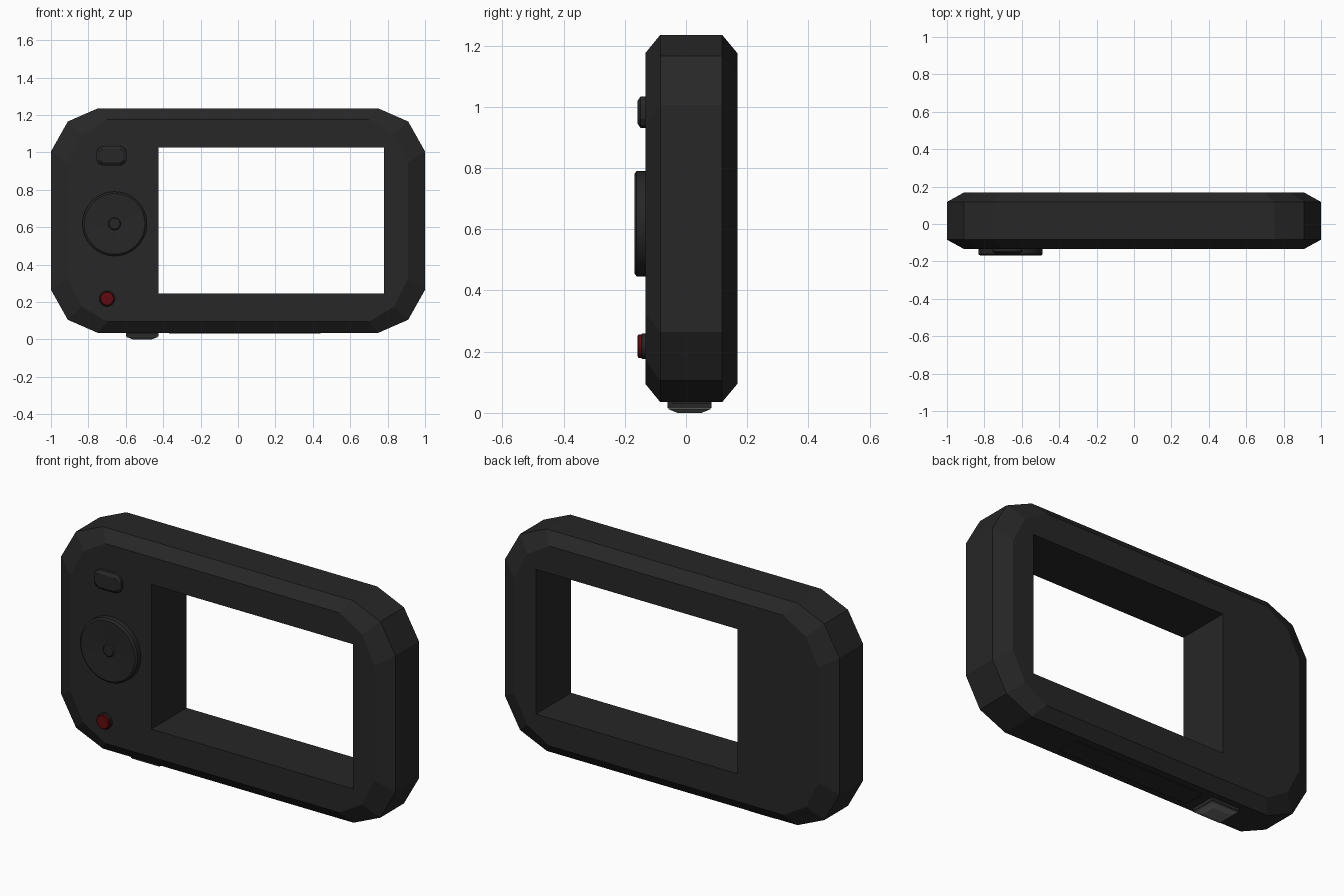
import bpy, bmesh
from math import cos, sin, pi

if "Cube" in bpy.data.objects:
    bpy.data.objects.remove(bpy.data.objects["Cube"])

def material(name, rgb):
    m = bpy.data.materials.new(name)
    m.diffuse_color = (*rgb, 1)
    m.use_nodes = True
    m.node_tree.nodes["Principled BSDF"].inputs["Base Color"].default_value = m.diffuse_color
    return m

BLACK = material("black_plastic", (0.02, 0.02, 0.02))
RED = material("red_plastic", (0.12, 0.003, 0.005))
GREY = material("grey_metal", (0.16, 0.16, 0.16))
MID_Z = 0.635
FRONT = -0.133

def finish(name, bm, mat, smooth=False):
    bmesh.ops.remove_doubles(bm, verts=bm.verts, dist=1e-5)
    bmesh.ops.recalc_face_normals(bm, faces=bm.faces)
    me = bpy.data.meshes.new(name)
    bm.to_mesh(me)
    bm.free()
    me.materials.append(mat)
    ob = bpy.data.objects.new(name, me)
    bpy.context.collection.objects.link(ob)
    if smooth:
        bpy.ops.object.select_all(action='DESELECT')
        ob.select_set(True)
        bpy.context.view_layer.objects.active = ob
        bpy.ops.object.shade_smooth_by_angle(angle=0.5)
    return ob

def bridge(bm, a, b):
    n = len(a)
    for i in range(n):
        j = (i + 1) % n
        bm.faces.new((a[i], a[j], b[j], b[i]))

def corner_ring(corner):
    """Mirror one corner's points into all four corners, counter-clockwise."""
    pts = []
    for sx, sz in ((1, 1), (-1, 1), (-1, -1), (1, -1)):
        c = [(sx * x, sz * z) for x, z in corner]
        pts += c if sx * sz > 0 else c[::-1]
    return pts

def stack(name, rings, mat, smooth=False):
    """Capped solid through a list of 3D rings."""
    bm = bmesh.new()
    loops = [[bm.verts.new(p) for p in r] for r in rings]
    for a, b in zip(loops, loops[1:]):
        bridge(bm, a, b)
    bm.faces.new(loops[0])
    bm.faces.new(loops[-1])
    return finish(name, bm, mat, smooth)

def lathe(name, cx, cz, profile, mat, sides):
    """Button turned about the y axis; profile is (radius, y)."""
    rings = [[(cx + r * cos(2 * pi * i / sides), y, cz + r * sin(2 * pi * i / sides))
              for i in range(sides)] for r, y in profile]
    return stack(name, rings, mat, True)

# Frame body: chamfered faceted shell with a rectangular window through it
outer = corner_ring([(1, 0.37), (0.91, 0.53), (0.75, 0.60)])
inner = corner_ring([(0.91, 0.31), (0.835, 0.46), (0.70, 0.54)])
window = [(0.78, 1.027), (-0.425, 1.027), (-0.425, 0.245), (0.78, 0.245)]
bm = bmesh.new()
shell = [[bm.verts.new((x, y, z + MID_Z)) for x, z in ring]
         for ring, y in ((inner, FRONT), (outer, -0.084), (outer, 0.118), (inner, 0.168))]
holes = [[bm.verts.new((x, y, z)) for x, z in window] for y in (FRONT, 0.168)]
for a, b in zip(shell, shell[1:]):
    bridge(bm, a, b)
bridge(bm, *holes)
for ring, hole in ((shell[0], holes[0]), (shell[-1], holes[1])):
    for c in range(4):
        edge = [ring[(3 * c + 1 + k) % 12] for k in range(4)]
        bm.faces.new(edge + [hole[(c + 1) % 4], hole[c]])
finish("body_frame", bm, BLACK)

# Round control dial with shallow dish and centre nub
lathe("control_dial", -0.66, 0.618,
      [(0.172, FRONT + 0.01), (0.172, -0.161), (0.162, -0.169), (0.14, -0.168),
       (0.034, -0.162), (0.028, -0.167), (0.012, -0.168)], BLACK, 48)

# Red record button in a dark collar
lathe("record_collar", -0.70, 0.218,
      [(0.042, FRONT + 0.01), (0.042, -0.143), (0.038, -0.146)], BLACK, 24)
lathe("record_button", -0.70, 0.218,
      [(0.038, -0.14), (0.038, -0.155), (0.034, -0.158)], RED, 24)

# Pill-shaped upper button
def pill(y, inset):
    c = [(0.08 - inset, 0.022), (0.069 - inset * 0.8, 0.041 - inset * 0.5),
         (0.046, 0.052 - inset)]
    return [(x - 0.676, y, z + 0.982) for x, z in corner_ring(c)]
stack("upper_button", [pill(FRONT + 0.01, 0), pill(-0.148, 0), pill(-0.159, 0.016)], BLACK)

# Connector underneath and thin base strip
def rect(x0, x1, y0, y1, z):
    return [(x0, y0, z), (x1, y0, z), (x1, y1, z), (x0, y1, z)]
stack("connector_base", [rect(-0.598, -0.426, -0.061, 0.084, z) for z in (0.045, 0.016)], BLACK)
stack("connector_tip", [rect(-0.594, -0.430, -0.057, 0.080, 0.0165),
                        rect(-0.594, -0.430, -0.057, 0.080, 0.012),
                        rect(-0.562, -0.462, -0.028, 0.051, 0)], GREY)
stack("base_strip", [rect(-0.37, 0.44, -0.045, 0.08, z) for z in (0.045, 0.031)], BLACK)
